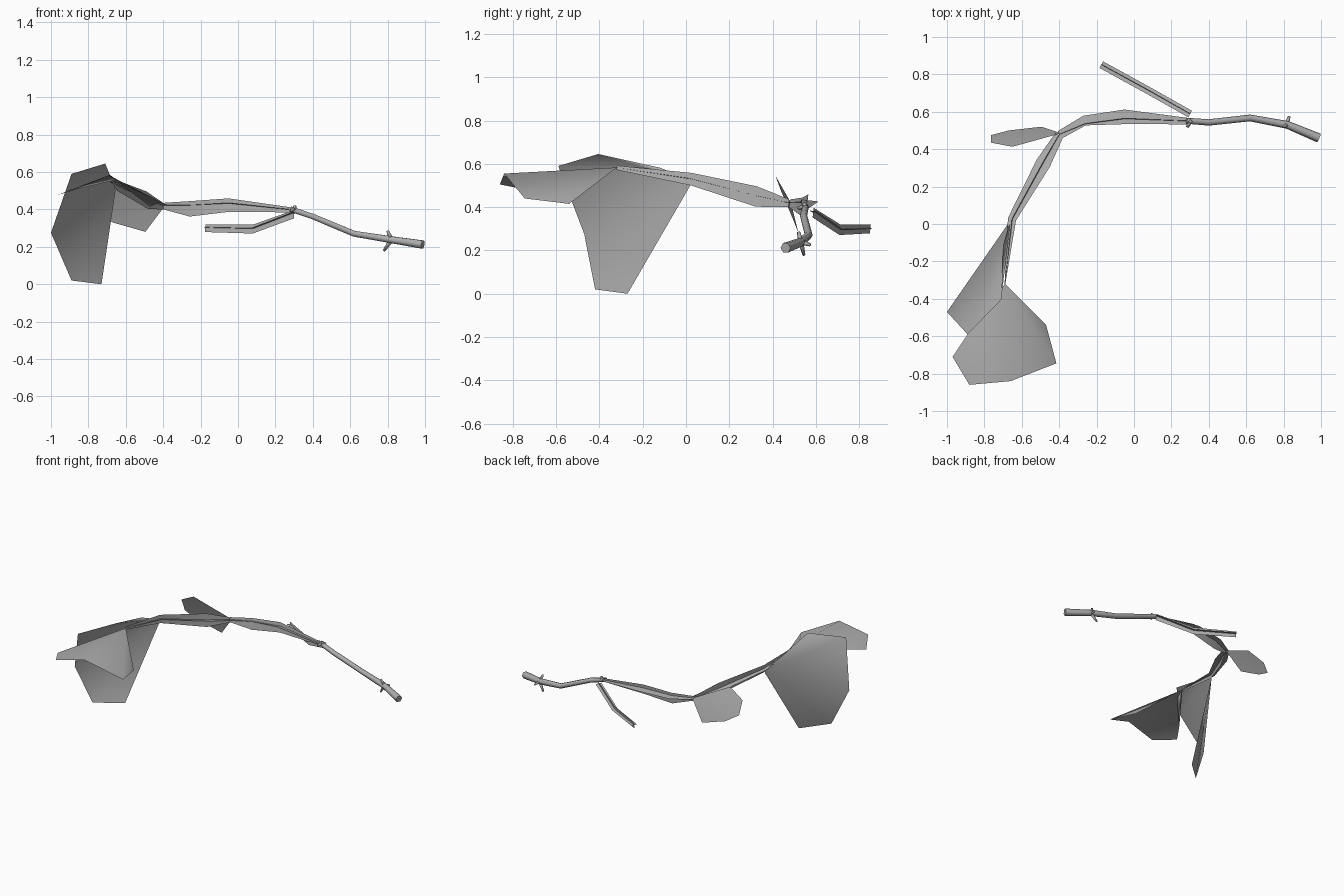
import bpy, bmesh, math
from mathutils import Vector

if "Cube" in bpy.data.objects:
    bpy.data.objects.remove(bpy.data.objects["Cube"])

# Dark grey bark used by every part
bark = bpy.data.materials.new("dark_grey")
bark.diffuse_color = (0.42, 0.42, 0.42, 1)
bark.use_nodes = True
bark.node_tree.nodes["Principled BSDF"].inputs["Base Color"].default_value = bark.diffuse_color


def make(name, bm, smooth=False):
    me = bpy.data.meshes.new(name)
    bm.to_mesh(me)
    bm.free()
    me.materials.append(bark)
    ob = bpy.data.objects.new(name, me)
    bpy.context.collection.objects.link(ob)
    for p in me.polygons:
        p.use_smooth = smooth and len(p.vertices) < 5
    return ob


def tube(name, pts, radii, sides=6):
    """Tapered tube through a path, capped at both ends."""
    bm = bmesh.new()
    pts = [Vector(p) for p in pts]
    rings = []
    for i, p in enumerate(pts):
        d = (pts[min(i + 1, len(pts) - 1)] - pts[max(i - 1, 0)]).normalized()
        ref = Vector((0, 0, 1)) if abs(d.z) < 0.9 else Vector((1, 0, 0))
        u = d.cross(ref).normalized()
        v = u.cross(d)
        ang = [2 * math.pi * k / sides for k in range(sides)]
        rings.append([bm.verts.new(p + radii[i] * (math.cos(a) * u + math.sin(a) * v)) for a in ang])
    for a, b in zip(rings, rings[1:]):
        for k in range(sides):
            n = (k + 1) % sides
            bm.faces.new((a[k], a[n], b[n], b[k]))
    bm.faces.new(rings[0])
    bm.faces.new(rings[-1])
    bmesh.ops.recalc_face_normals(bm, faces=bm.faces)
    return make(name, bm, True)


def crossed_strips(name, pts, side, up, tilt=0.12):
    """Two slightly tilted strips crossing along a path; side/up are edge offsets."""
    bm = bmesh.new()
    pts = [Vector(p) for p in pts]
    for mode, widths in (("side", side), ("up", up)):
        rows = []
        for i, p in enumerate(pts):
            d = pts[min(i + 1, len(pts) - 1)] - pts[max(i - 1, 0)]
            s = Vector((d.y, -d.x, 0)).normalized()
            z = Vector((0, 0, 1))
            w = s - tilt * z if mode == "side" else z + tilt * s
            a, b = widths[i]
            rows.append([bm.verts.new(p + w * a), bm.verts.new(p), bm.verts.new(p - w * b)])
        for r, s in zip(rows, rows[1:]):
            for k in range(2):
                bm.faces.new((r[k], r[k + 1], s[k + 1], s[k]))
    return make(name, bm, True)


def leaf(name, pts):
    """Bent leaf fanned out from its stalk point (first)."""
    bm = bmesh.new()
    v = [bm.verts.new(p) for p in pts]
    for a, b in zip(v[1:], v[2:]):
        bm.faces.new((v[0], a, b))
    return make(name, bm, True)


# Round woody branch
tube("branch",
     [(0.988, 0.46, 0.212), (0.82, 0.53, 0.238), (0.62, 0.567, 0.27), (0.40, 0.543, 0.362), (0.28, 0.552, 0.402)],
     [0.025, 0.021, 0.018, 0.017, 0.016])

# Small thorns at the two nodes
thorns = [((0.82, 0.53, 0.238), (0.80, 0.52, 0.285)),
          ((0.82, 0.53, 0.238), (0.78, 0.545, 0.178)),
          ((0.815, 0.53, 0.24), (0.83, 0.575, 0.225)),
          ((0.30, 0.55, 0.40), (0.305, 0.545, 0.42)),
          ((0.30, 0.55, 0.40), (0.285, 0.517, 0.395))]
for i, (a, b) in enumerate(thorns):
    tube(f"thorn_{i + 1}", [a, b], [0.014, 0.007], 4)

# Thin twigs made of crossed strips
crossed_strips("long_twig",
               [(0.29, 0.55, 0.397), (-0.05, 0.562, 0.432), (-0.26, 0.535, 0.422), (-0.40, 0.478, 0.42)],
               [(0.017, 0.017), (0.05, 0.028), (0.045, 0.008), (0.02, 0.025)],
               [(0.013, 0.013), (0.027, 0.045), (0.022, 0.06), (0.015, 0.02)])
crossed_strips("end_twig",
               [(-0.40, 0.475, 0.42), (-0.485, 0.325, 0.452), (-0.65, 0.025, 0.53), (-0.69, -0.32, 0.582)],
               [(0.024, 0.024), (0.04, 0.04), (0.025, 0.02), (0.002, 0.002)],
               [(0.016, 0.02), (0.044, 0.05), (0.028, 0.03), (0.01, 0.01)])
crossed_strips("side_twig",
               [(0.30, 0.588, 0.382), (0.08, 0.712, 0.297), (-0.175, 0.852, 0.303)],
               [(0.02, 0.02)] * 3,
               [(0.015, 0.03), (0.022, 0.026), (0.017, 0.024)])

# Leaves
leaf("hanging_leaf",
     [(-0.66, 0.02, 0.525), (-0.70, -0.12, 0.582), (-0.71, -0.405, 0.645), (-0.89, -0.59, 0.59),
      (-1.0, -0.47, 0.275), (-0.89, -0.42, 0.02), (-0.73, -0.27, 0.0), (-0.655, 0.02, 0.50)])
leaf("spreading_leaf",
     [(-0.69, -0.32, 0.583), (-0.47, -0.54, 0.415), (-0.415, -0.745, 0.44), (-0.66, -0.84, 0.555),
      (-0.88, -0.86, 0.505), (-0.97, -0.71, 0.475), (-0.89, -0.59, 0.50), (-0.71, -0.40, 0.56)])
leaf("small_leaf",
     [(-0.39, 0.485, 0.42), (-0.495, 0.52, 0.28), (-0.67, 0.50, 0.33), (-0.765, 0.475, 0.39),
      (-0.765, 0.435, 0.485), (-0.65, 0.413, 0.545)])
